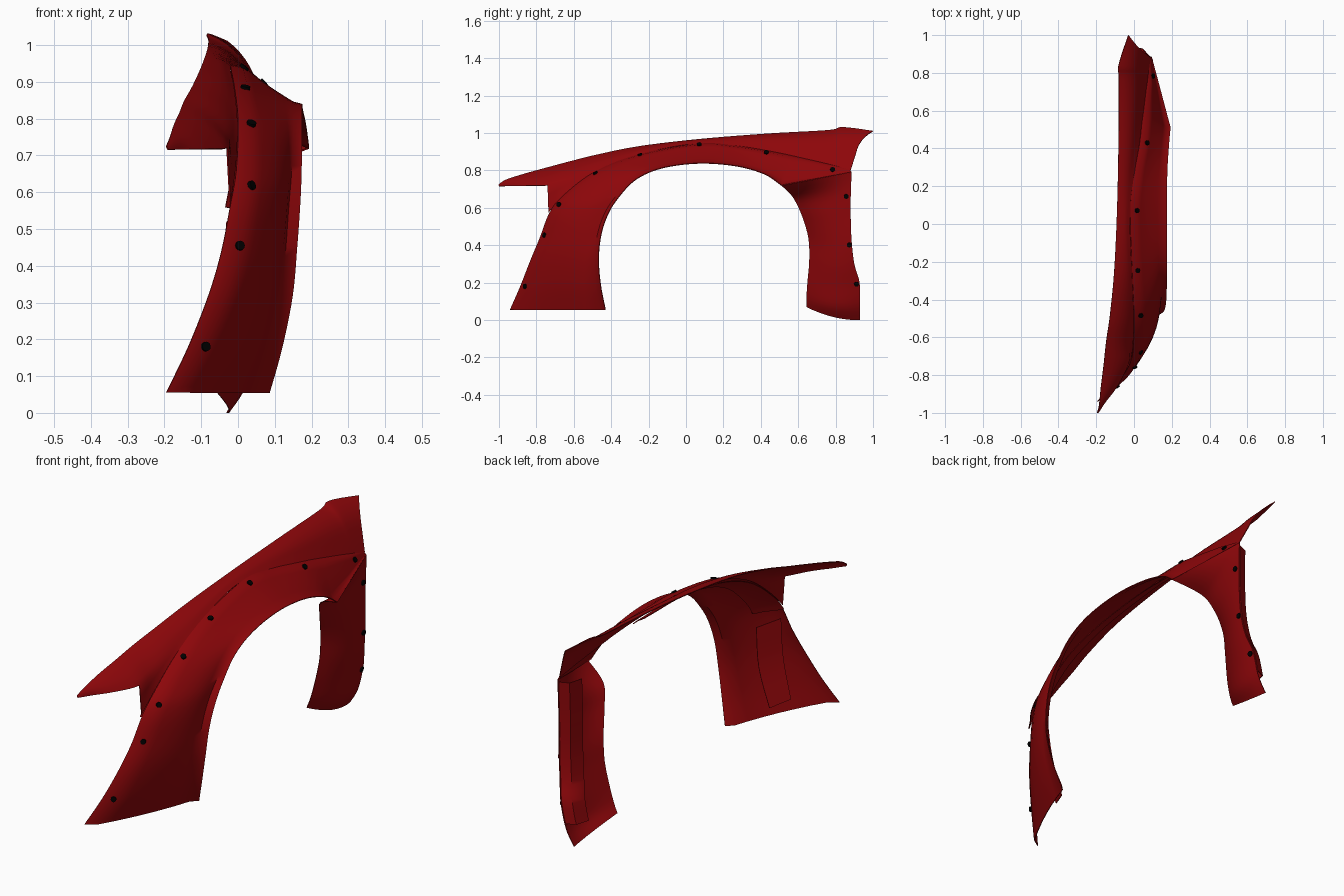
import bpy, bmesh, math
from mathutils import Vector

if "Cube" in bpy.data.objects:
    bpy.data.objects.remove(bpy.data.objects["Cube"])


def material(name, rgb):
    m = bpy.data.materials.new(name)
    m.diffuse_color = (*rgb, 1)
    m.use_nodes = True
    m.node_tree.nodes["Principled BSDF"].inputs["Base Color"].default_value = m.diffuse_color
    return m


RED = material("deep_red_paint", (0.27, 0.002, 0.003))
BLACK = material("black_bolt", (0.0, 0.0, 0.0))


def spline(secs, n=5):
    """Catmull-Rom interpolation of section tuples."""
    out = []
    for i in range(len(secs) - 1):
        p0, p1 = secs[max(i - 1, 0)], secs[i]
        p2, p3 = secs[i + 1], secs[min(i + 2, len(secs) - 1)]
        for k in range(n):
            t = k / n
            out.append([0.5 * (2 * b + (c - a) * t + (2 * a - 5 * b + 4 * c - d) * t * t
                               + (3 * b - a - 3 * c + d) * t ** 3)
                        for a, b, c, d in zip(p0, p1, p2, p3)])
    return out + [list(secs[-1])]


def sheet(name, grids, angle=50):
    """Thin smooth panel from one or more grids of points."""
    bm = bmesh.new()
    for rows in grids:
        vs = [[bm.verts.new(p) for p in r] for r in rows]
        for a, b in zip(vs, vs[1:]):
            for j in range(len(a) - 1):
                bm.faces.new((a[j], a[j + 1], b[j + 1], b[j]))
    bmesh.ops.remove_doubles(bm, verts=bm.verts, dist=0.0005)
    bmesh.ops.recalc_face_normals(bm, faces=bm.faces)
    me = bpy.data.meshes.new(name)
    bm.to_mesh(me)
    bm.free()
    me.materials.append(RED)
    ob = bpy.data.objects.new(name, me)
    bpy.context.collection.objects.link(ob)
    bpy.ops.object.select_all(action='DESELECT')
    bpy.context.view_layer.objects.active = ob
    ob.select_set(True)
    mod = ob.modifiers.new("thickness", 'SOLIDIFY')
    mod.thickness, mod.offset = 0.004, 0
    bpy.ops.object.modifier_apply(modifier=mod.name)
    bpy.ops.object.shade_smooth_by_angle(angle=math.radians(angle))
    return ob


# Wide arch flare: outer edge xyz, wheel edge xyz, lip width, bulge
arch = [(-.195, -.94, .055, .085, -.43, .055, .045, .015),
        (-.135, -.885, .18, .12, -.455, .18, .045, .02),
        (-.08, -.83, .32, .148, -.467, .32, .045, .022),
        (-.045, -.78, .44, .16, -.455, .45, .045, .025),
        (-.02, -.73, .57, .168, -.42, .56, .045, .025),
        (-.005, -.66, .66, .172, -.365, .65, .04, .02),
        (.0, -.49, .79, .173, -.27, .75, .035, .01),
        (-.01, -.25, .885, .174, -.13, .812, .035, -.003),
        (-.02, .07, .942, .174, .07, .838, .035, -.006),
        (.0, .26, .931, .176, .27, .823, .035, -.004),
        (.03, .43, .905, .185, .42, .78, .035, .0),
        (.045, .58, .875, .193, .51, .72, .035, .0)]
tail = [arch[-1], (.07, .75, .835, .1425, .6975, .755, .02, .0),
        (.085, .875, .803, .092, .885, .79, .0, .0)]


def flare_row(s):
    o, i, lip, bulge = Vector(s[:3]), Vector(s[3:6]), s[6], s[7]
    d = Vector((0, i.y - o.y, i.z - o.z))
    a = o + Vector((lip, 0, 0)) + d * 0.06
    e = i - Vector((lip * 0.7, 0, 0)) - d * 0.06
    mid = [a.lerp(e, u / 6) + Vector((bulge * 4 * u / 6 * (1 - u / 6), 0, 0)) for u in range(7)]
    return [o] + mid + [i]


sections = spline(arch)
flare = sheet("arch_flare", [[flare_row(s) for s in sections], [flare_row(s) for s in tail]])

# Rear leg behind the wheel, recessed below the flare: wheel edge, rear edge, bulge
leg = [(.193, .51, .72, .092, .885, .79, .0),
       (.06, .57, .66, .092, .882, .70, .012),
       (.02, .62, .56, .09, .88, .59, .02),
       (.0, .655, .44, .086, .885, .43, .02),
       (-.01, .66, .32, .07, .90, .30, .022),
       (-.03, .65, .20, .045, .928, .20, .025),
       (-.05, .645, .12, .015, .93, .08, .028),
       (-.07, .645, .07, -.03, .93, .0, .022)]


def leg_row(s):
    a, b = Vector(s[:3]), Vector(s[3:6])
    return [a.lerp(b, u / 8) + Vector((1, 0, -0.8)) * (s[6] * 4 * u / 8 * (1 - u / 8))
            for u in range(9)]


leg_secs = spline(leg)
rear_leg = sheet("rear_flare_leg", [[leg_row(s) for s in leg_secs]])

# Inner return strip along the rear edge of the leg
strip = [s for s in leg_secs if 0.08 < s[5] < 0.78]
sheet("rear_inner_strip", [[[Vector(s[3:6]) - Vector((.004, .002, 0)),
                             Vector(s[3:6]) - Vector((.05, .02, 0)),
                             Vector(s[3:6]) - Vector((.07, .09, 0))] for s in strip]])

# Fender skin: upper edge xyz, shoulder xyz, crown between them
upper = [(-.195, -1.0, .725, -.19, -1.0, .715, .0),
         (-.185, -.96, .750, -.15, -.94, .716, .004),
         (-.175, -.86, .782, -.09, -.86, .717, .008),
         (-.16, -.74, .815, -.03, -.74, .72, .01),
         (-.147, -.62, .847, -.025, -.64, .745, .01),
         (-.127, -.48, .882, -.02, -.48, .815, .008),
         (-.105, -.25, .928, -.032, -.25, .902, .004),
         (-.09, .07, .966, -.042, .07, .957, .002),
         (-.082, .43, .995, .0, .43, .942, .008),
         (-.08, .76, 1.014, .025, .75, .922, .01),
         (-.082, .84, 1.03, .033, .825, .917, .012),
         (-.03, 1.0, 1.01, .05, .91, .895, .008)]
# Lower fender edge, meeting the flare
lower = [(-.022, -.735, .575), (-.008, -.65, .668), (-.003, -.49, .788), (-.012, -.25, .883),
         (-.02, .07, .941), (.028, .43, .903), (.068, .745, .836), (.077, .81, .818),
         (.087, .88, .80)]


def fender_row(s):
    a, b = Vector(s[:3]), Vector(s[3:6])
    rear = max(0, a.y - .84) / .16 * -.015
    return [a.lerp(b, u / 6) + Vector((s[6], rear, s[6])) * 4 * u / 6 * (1 - u / 6)
            for u in range(7)]


skin = spline(upper)
skirt = [[Vector(s[3:6]).lerp(Vector(b), u / 3) for u in range(4)]
         for s, b in zip(skin[15:], spline(lower))]
sheet("fender_skin", [[fender_row(s) for s in skin], skirt], 60)


# Fender edge hidden under the flare
def under_row(s):
    r = flare_row(s)
    off = Vector((-.02, 0, -.016))
    return [r[0] + off * 0.7] + [p + off for p in r[2:4]]


sheet("fender_under_edge", [[under_row(s) for s in sections[20:48]]])

# Hanging tab of the fender behind the front of the flare
tab = [(-.03, -.71, .52, .03, -.60, .50), (-.05, -.70, .33, .01, -.59, .31),
       (-.10, -.69, .14, -.05, -.59, .12)]
sheet("front_inner_tab", [[[Vector(s[:3]), Vector(s[3:])] for s in spline(tab, 4)]])

# Bolts seated on the flare surfaces
bpy.context.view_layer.update()
bolts = [(-.09, -.868, .178), (.005, -.768, .455), (.03, -.683, .62), (.03, -.49, .795),
         (.01, -.25, .895), (.01, .07, .945), (.06, .43, .898), (.10, .785, .81),
         (.095, .857, .66), (.09, .872, .40), (.045, .912, .19)]
for k, p in enumerate(bolts):
    target = rear_leg if k > 7 else flare
    _, loc, nor, _ = target.closest_point_on_mesh(Vector(p) + Vector((.012, 0, 0)))
    if nor.dot(Vector((1, 0, .5))) < 0:
        nor = -nor
    bpy.ops.mesh.primitive_cylinder_add(vertices=12, radius=0.013, depth=0.009,
                                        location=loc + nor * 0.002)
    ob = bpy.context.object
    ob.name = f"bolt_{k + 1}"
    ob.rotation_euler = nor.to_track_quat('Z', 'Y').to_euler()
    ob.data.materials.append(BLACK)
